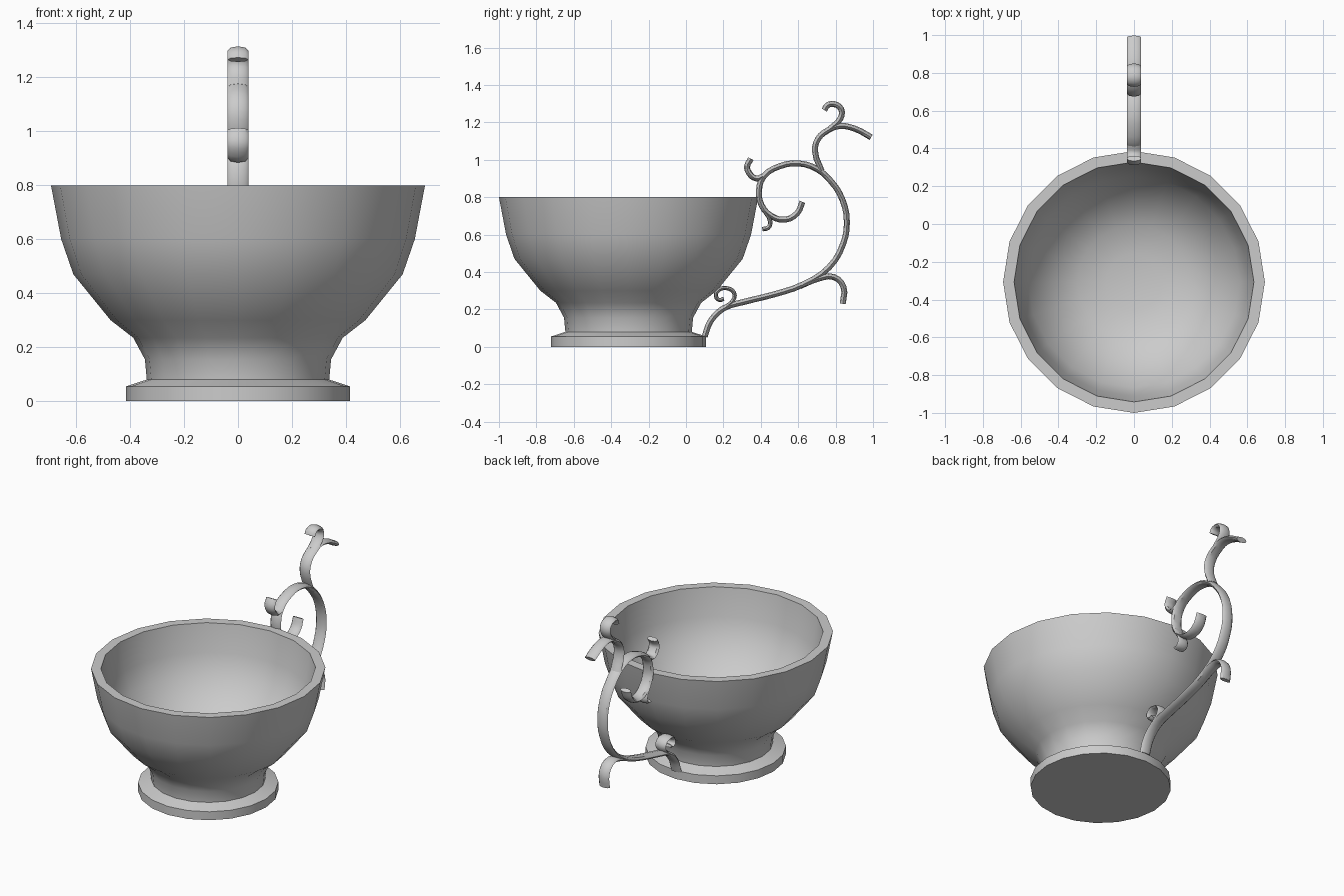
import bpy, bmesh, math

if "Cube" in bpy.data.objects:
    bpy.data.objects.remove(bpy.data.objects["Cube"])

SIDES = 20
CENTRE_Y = -0.307


def lathe(name, profile):
    """Spin an (r, z) profile; points with r = 0 become poles."""
    bm = bmesh.new()
    rings = []
    for r, z in profile:
        if r == 0:
            rings.append([bm.verts.new((0, 0, z))] * SIDES)
        else:
            rings.append([bm.verts.new((r * math.cos(2 * math.pi * i / SIDES),
                                        r * math.sin(2 * math.pi * i / SIDES), z))
                          for i in range(SIDES)])
    for a, b in zip(rings, rings[1:]):
        for i in range(SIDES):
            j = (i + 1) % SIDES
            quad = list(dict.fromkeys([a[i], a[j], b[j], b[i]]))
            bm.faces.new(quad)
    bmesh.ops.recalc_face_normals(bm, faces=bm.faces)
    mesh = bpy.data.meshes.new(name)
    bm.to_mesh(mesh)
    bm.free()
    ob = bpy.data.objects.new(name, mesh)
    bpy.context.collection.objects.link(ob)
    ob.location.y = CENTRE_Y
    smooth(ob)
    return ob


def smooth(ob):
    bpy.ops.object.select_all(action='DESELECT')
    ob.select_set(True)
    bpy.context.view_layer.objects.active = ob
    bpy.ops.object.shade_smooth_by_angle(angle=math.radians(45))


def scroll(name, points, half_thick=0.016, half_width=0.038):
    """Flattened oval tube following (y, z) points in the x = 0 plane."""
    cu = bpy.data.curves.new(name, 'CURVE')
    cu.dimensions = '3D'
    cu.resolution_u = 3
    cu.bevel_depth = half_thick
    cu.bevel_resolution = 2
    cu.use_fill_caps = True
    sp = cu.splines.new('BEZIER')
    sp.bezier_points.add(len(points) - 1)
    for bp, (y, z) in zip(sp.bezier_points, points):
        bp.co = (0, y, z)
        bp.handle_left_type = bp.handle_right_type = 'AUTO'
    ob = bpy.data.objects.new(name, cu)
    bpy.context.collection.objects.link(ob)
    ob.scale.x = half_width / half_thick
    bpy.ops.object.select_all(action='DESELECT')
    ob.select_set(True)
    bpy.context.view_layer.objects.active = ob
    bpy.ops.object.convert(target='MESH')
    smooth(bpy.context.view_layer.objects.active)


# Cup body: foot, neck, outer wall, rim, inner bowl
lathe("cup_body", [
    (0, 0), (0.415, 0), (0.415, 0.055), (0.338, 0.08), (0.345, 0.155),
    (0.388, 0.235), (0.472, 0.30), (0.61, 0.47), (0.655, 0.60), (0.693, 0.80),
    (0.635, 0.80), (0.605, 0.62), (0.56, 0.49), (0.43, 0.335),
    (0.30, 0.26), (0.15, 0.23), (0, 0.225)])

# Main handle sweep, ending in the large inner curl
scroll("handle_stem", [
    (0.10, 0.055), (0.13, 0.135), (0.20, 0.205), (0.31, 0.24), (0.47, 0.28),
    (0.63, 0.335), (0.765, 0.425), (0.84, 0.55), (0.86, 0.67), (0.835, 0.79),
    (0.775, 0.885), (0.70, 0.95), (0.605, 0.98), (0.50, 0.965), (0.415, 0.91),
    (0.39, 0.83), (0.405, 0.755), (0.455, 0.70), (0.53, 0.68), (0.595, 0.715),
    (0.622, 0.775)])

# Upper tendril and its small curl
scroll("upper_tendril", [
    (0.725, 0.94), (0.69, 1.045), (0.705, 1.11), (0.755, 1.155),
    (0.82, 1.18), (0.905, 1.165), (0.99, 1.12)])
scroll("upper_curl", [
    (0.77, 1.165), (0.825, 1.22), (0.83, 1.27), (0.79, 1.298),
    (0.755, 1.29), (0.74, 1.265)])

# Side leaves on the inner curl
scroll("rim_curl", [
    (0.42, 0.915), (0.375, 0.90), (0.337, 0.93), (0.327, 0.965), (0.347, 1.005)])
scroll("under_curl", [
    (0.415, 0.735), (0.45, 0.67), (0.44, 0.637), (0.408, 0.629)], 0.012)

# Lower tendril and the small spiral near the foot
scroll("lower_tendril", [
    (0.61, 0.325), (0.71, 0.365), (0.79, 0.373), (0.842, 0.32), (0.838, 0.23)])
scroll("foot_spiral", [
    (0.215, 0.215), (0.253, 0.25), (0.258, 0.287), (0.22, 0.313), (0.174, 0.303),
    (0.16, 0.272), (0.178, 0.25), (0.202, 0.258)], 0.011)
